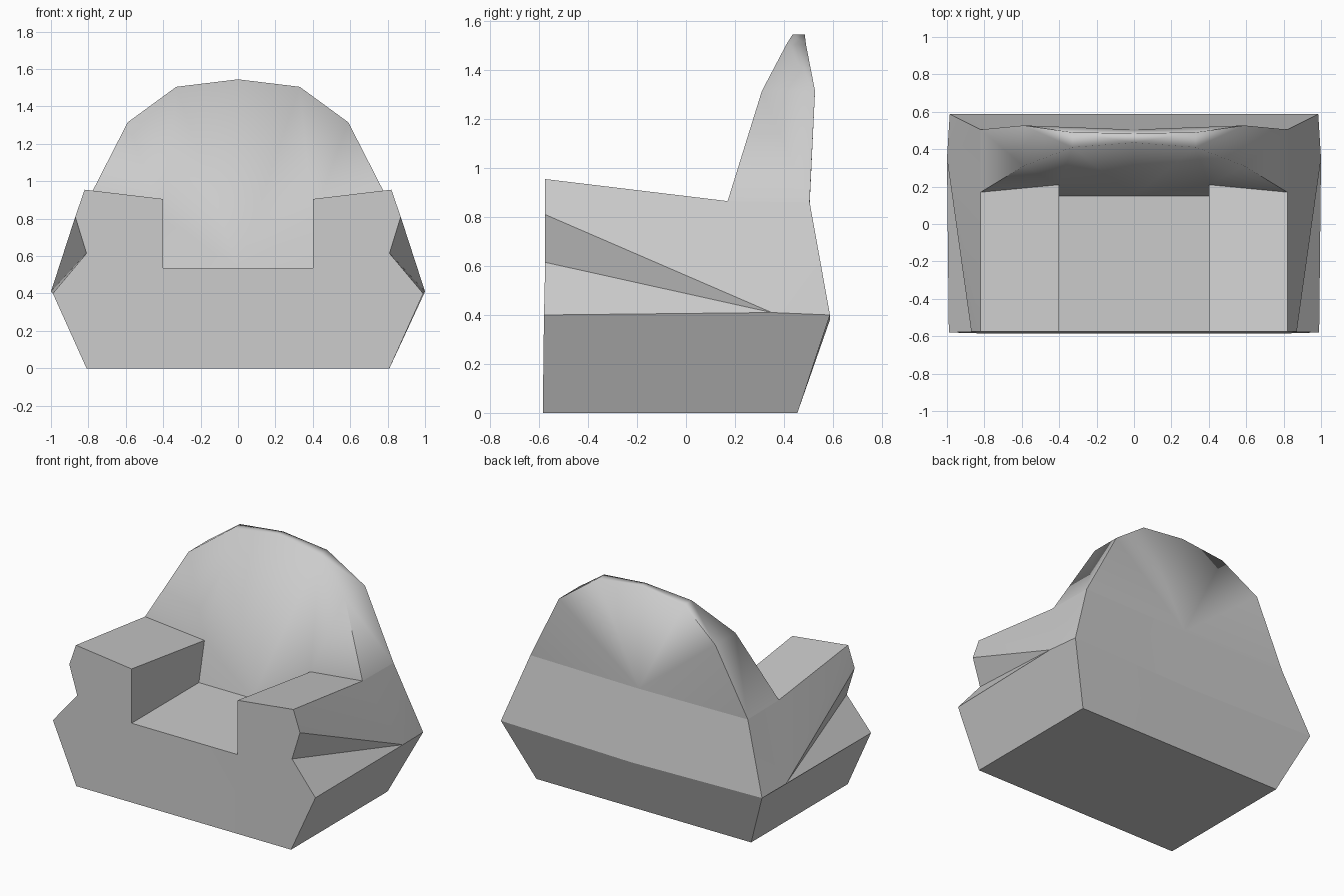
import bpy
import math

cube = bpy.data.objects.get("Cube")
if cube:
    bpy.data.objects.remove(cube, do_unlink=True)

# One plain fabric colour
fabric = bpy.data.materials.new("light_grey_fabric")
fabric.use_nodes = True
grey = (0.6, 0.6, 0.6, 1.0)
fabric.diffuse_color = grey
fabric.node_tree.nodes["Principled BSDF"].inputs["Base Color"].default_value = grey

FRONT = -0.575
SEAT = 0.535

# Corner points of the left half
corner = {
    # front panel outline
    "front_floor_mid": (0, -0.585, 0),
    "front_floor": (0.81, -0.585, 0),
    "front_waist": (0.99, -0.58, 0.4),
    "front_notch": (0.81, FRONT, 0.615),
    "arm_lip": (0.87, FRONT, 0.81),
    "arm_front_outer": (0.82, FRONT, 0.955),
    "arm_front_inner": (0.4, FRONT, 0.905),
    "seat_front": (0.4, FRONT, SEAT),
    "seat_front_mid": (0, FRONT, SEAT),
    # seat and arm, where they meet the backrest
    "seat_back": (0.4, 0.15, SEAT),
    "seat_back_mid": (0, 0.15, SEAT),
    "arm_back_inner": (0.4, 0.21, 0.8),
    "arm_back_outer": (0.82, 0.17, 0.865),
    # side and rear
    "notch_tip": (1.0, 0.35, 0.41),
    "rear_floor": (0.81, 0.455, 0),
    "rear_floor_mid": (0, 0.455, 0),
    "rear_waist": (0.985, 0.588, 0.4),
    "rear_waist_mid": (0, 0.588, 0.38),
    "rear_shoulder": (0.82, 0.505, 0.86),
    "rear_shoulder_mid": (0, 0.505, 0.85),
    # backrest rim, front and rear edges
    "rim_top": (0, 0.435, 1.545),
    "rim_upper": (0.33, 0.41, 1.505),
    "rim_side": (0.59, 0.31, 1.315),
    "rear_rim_top": (0, 0.485, 1.545),
    "rear_rim_upper": (0.33, 0.49, 1.505),
    "rear_rim_side": (0.59, 0.527, 1.315),
}


def mirrored_part(name, panels, smooth_angle):
    """Build half a part from named corners, mirror it and shade it."""
    faces = [panel.split() for panel in panels]
    used = sorted({key for face in faces for key in face})
    mesh = bpy.data.meshes.new(name)
    mesh.from_pydata([corner[key] for key in used], [],
                     [[used.index(key) for key in face] for face in faces])
    mesh.materials.append(fabric)
    obj = bpy.data.objects.new(name, mesh)
    bpy.context.collection.objects.link(obj)
    bpy.ops.object.select_all(action="DESELECT")
    obj.select_set(True)
    bpy.context.view_layer.objects.active = obj
    mirror = obj.modifiers.new("mirror", "MIRROR")
    mirror.use_clip = True
    bpy.ops.object.modifier_apply(modifier=mirror.name)
    bpy.ops.object.shade_smooth_by_angle(angle=math.radians(smooth_angle))
    return obj


# Seat, arms, sides and base
mirrored_part("chair_body", [
    "front_floor_mid front_floor front_waist front_notch arm_lip "
    "arm_front_outer arm_front_inner seat_front seat_front_mid",
    "seat_front_mid seat_front seat_back seat_back_mid",
    "seat_front arm_front_inner arm_back_inner seat_back",
    "arm_front_inner arm_front_outer arm_back_outer arm_back_inner",
    "front_floor rear_floor rear_waist notch_tip front_waist",
    "front_waist notch_tip front_notch",
    "front_notch notch_tip arm_lip",
    "notch_tip rear_waist rear_shoulder",
    "notch_tip rear_shoulder arm_back_outer",
    "notch_tip arm_back_outer arm_front_outer",
    "notch_tip arm_front_outer arm_lip",
    "rear_floor rear_floor_mid rear_waist_mid rear_waist",
    "rear_waist rear_waist_mid rear_shoulder_mid rear_shoulder",
    "front_floor_mid rear_floor_mid rear_floor front_floor",
], 22)

# Rounded backrest: front cushion, rim and rear shell
mirrored_part("backrest", [
    "seat_back_mid seat_back arm_back_inner",
    "seat_back_mid arm_back_inner rim_upper",
    "seat_back_mid rim_upper rim_top",
    "arm_back_inner rim_side rim_upper",
    "arm_back_inner arm_back_outer rim_side",
    "rim_top rim_upper rear_rim_upper rear_rim_top",
    "rim_upper rim_side rear_rim_side rear_rim_upper",
    "rim_side arm_back_outer rear_shoulder rear_rim_side",
    "rear_shoulder_mid rear_rim_top rear_rim_upper",
    "rear_shoulder_mid rear_rim_upper rear_rim_side",
    "rear_shoulder_mid rear_rim_side rear_shoulder",
], 89)
